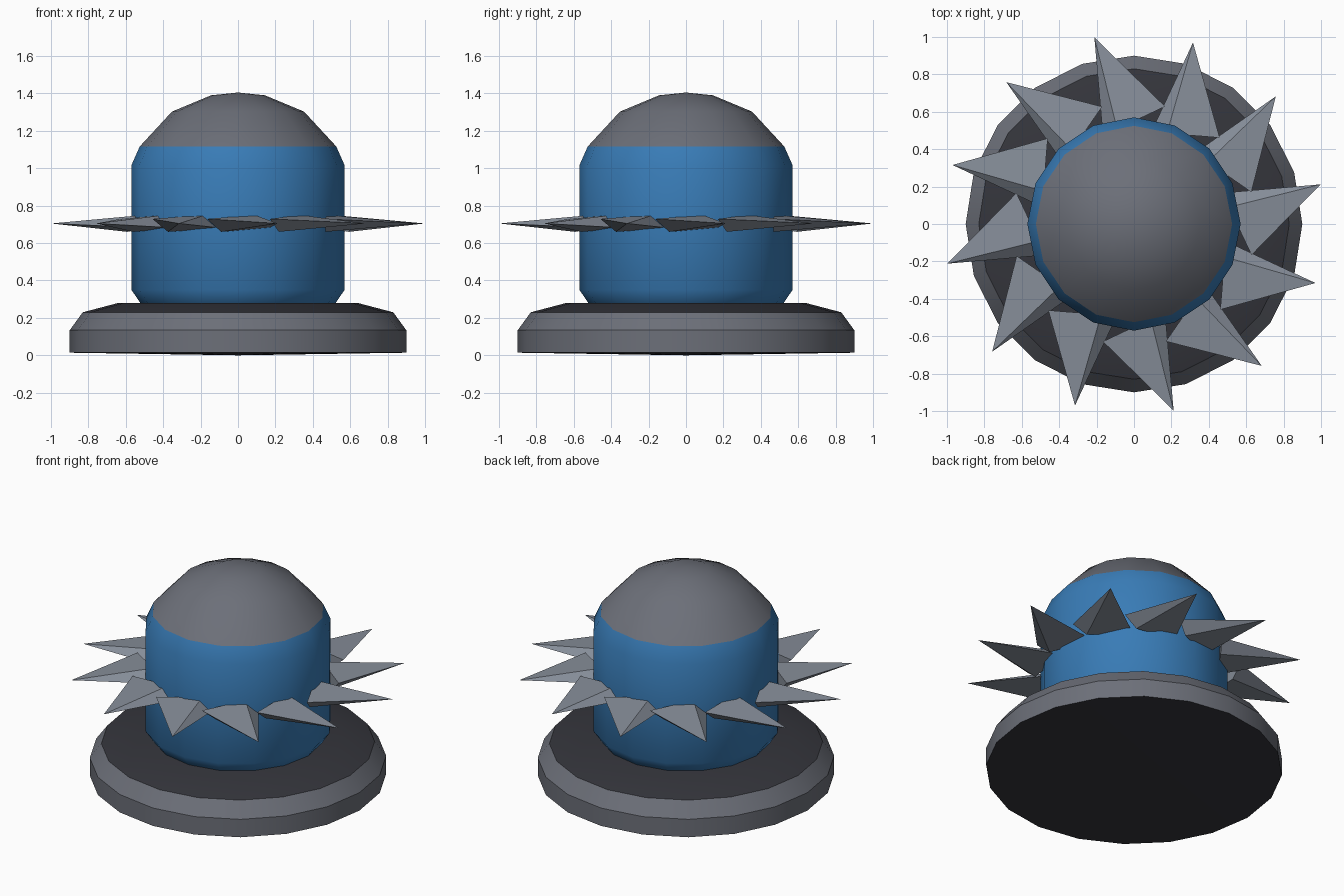
import bpy
import bmesh
from math import sin, cos, pi, radians
from mathutils import Vector, Matrix

if "Cube" in bpy.data.objects:
    bpy.data.objects.remove(bpy.data.objects["Cube"])


def material(name, rgb):
    mat = bpy.data.materials.new(name)
    mat.diffuse_color = (*rgb, 1)
    mat.use_nodes = True
    mat.node_tree.nodes["Principled BSDF"].inputs["Base Color"].default_value = mat.diffuse_color
    return mat


def make_object(name, bm, mats=(), smooth=None):
    bmesh.ops.recalc_face_normals(bm, faces=bm.faces)
    me = bpy.data.meshes.new(name)
    bm.to_mesh(me)
    bm.free()
    for m in mats:
        me.materials.append(m)
    if smooth is not None:
        me.polygons.foreach_set("use_smooth", [True] * len(me.polygons))
        me.set_sharp_from_angle(angle=radians(smooth))
    ob = bpy.data.objects.new(name, me)
    bpy.context.collection.objects.link(ob)
    return ob


def lathe(profile, sides):
    """Spin (radius, z) points about z; radius 0 makes a pole."""
    bm = bmesh.new()
    rings = []
    for r, z in profile:
        n = sides if r > 0 else 1
        rings.append([bm.verts.new((r * cos(2 * pi * i / sides),
                                    r * sin(2 * pi * i / sides), z)) for i in range(n)])
    for a, b in zip(rings, rings[1:]):
        for i in range(sides):
            j = (i + 1) % sides
            quad = [a[i % len(a)], a[j % len(a)], b[j % len(b)], b[i % len(b)]]
            bm.faces.new(list(dict.fromkeys(quad)))
    return bm


blue = material("blue", (0.04, 0.2, 0.47))
grey = material("grey", (0.15, 0.16, 0.19))
dark = material("dark_grey", (0.035, 0.036, 0.045))
steel = material("steel", (0.24, 0.27, 0.32))

# Base disc with chamfered rim, dark top and underside
bm = lathe([(0, 0), (0.9, 0.014), (0.9, 0.134), (0.83, 0.23), (0.64, 0.28), (0, 0.28)], 20)
bm.normal_update()
for f in bm.faces:
    c = f.calc_center_median()
    f.material_index = 1 if c.xy.length < 0.75 else 0
make_object("base", bm, [grey, dark], 30)

# Body drum
make_object("body", lathe([(0.48, 0.24), (0.522, 0.28), (0.57, 0.35),
                           (0.57, 1.016), (0.525, 1.117)], 16), [blue], 60)

# Domed cap
make_object("cap", lathe([(0.525, 1.117), (0.353, 1.303), (0.144, 1.39), (0, 1.405)], 16),
            [grey], 60)

# Ring of swept-back four-sided spikes with twisted diamond bases
bm = bmesh.new()
centre = Vector((0, -0.55, 0.705))
tip = Vector((0.212, -0.998, 0.705))
across = Vector((0, 0, 1)).cross(tip - centre).normalized()
twist = radians(-28.5)
corners = [centre + across * 0.209 * cos(twist + k * pi / 2)
           + Vector((0, 0, 0.051 * sin(twist + k * pi / 2))) for k in range(4)]
for s in range(12):
    turn = Matrix.Rotation(s * pi / 6, 3, 'Z')
    base = [bm.verts.new(turn @ c) for c in corners]
    point = bm.verts.new(turn @ tip)
    bm.faces.new(base)
    for k in range(4):
        bm.faces.new((base[k], base[(k + 1) % 4], point))
make_object("spike_ring", bm, [steel])
